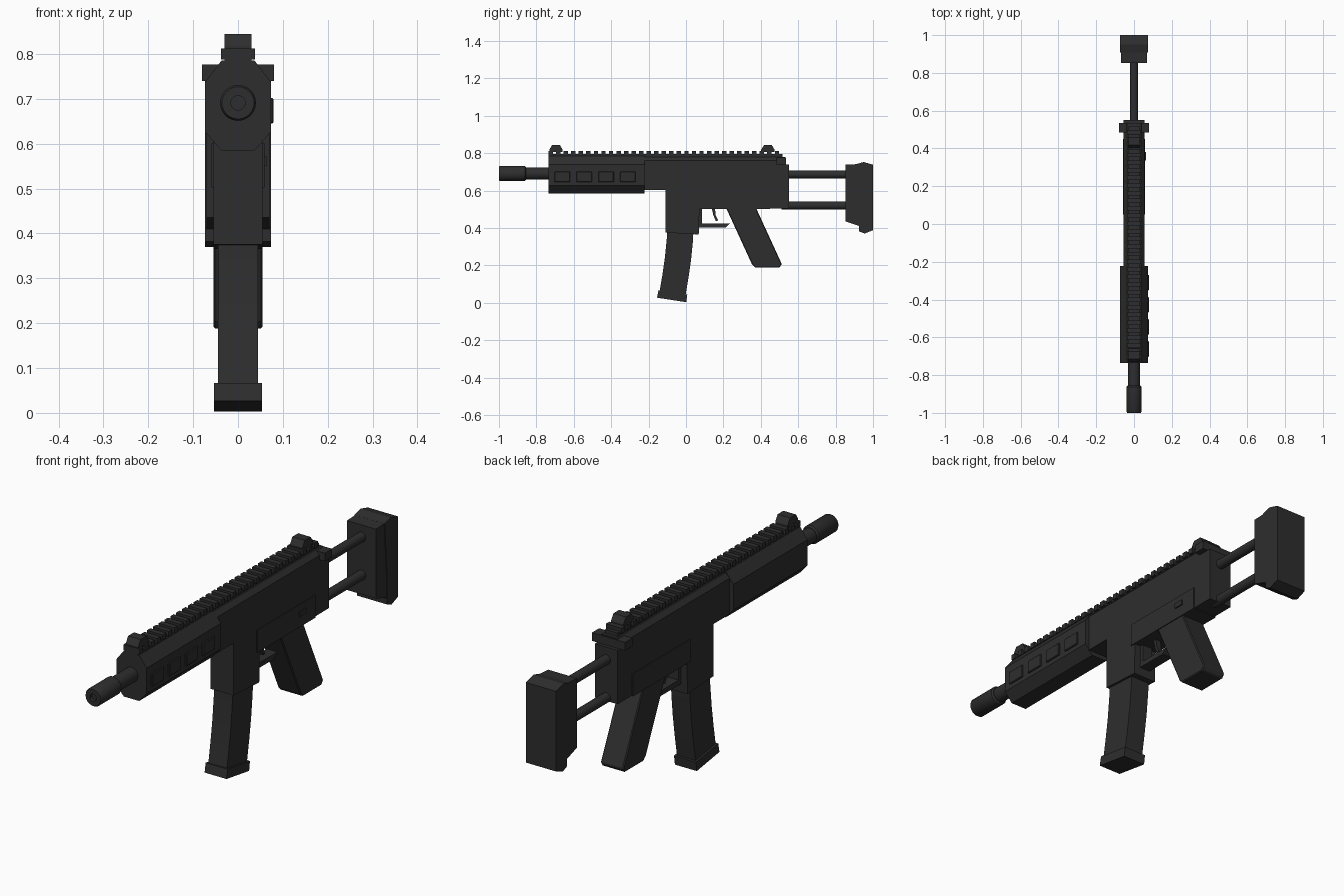
import bpy, bmesh, math
from mathutils import Matrix, Vector

cube = bpy.data.objects.get("Cube")
if cube:
    bpy.data.objects.remove(cube, do_unlink=True)

black = bpy.data.materials.new("matte black")
black.use_nodes = True
black.diffuse_color = (0.027, 0.027, 0.027, 1)
bsdf = next(n for n in black.node_tree.nodes if n.type == 'BSDF_PRINCIPLED')
bsdf.inputs["Base Color"].default_value = black.diffuse_color
bsdf.inputs["Roughness"].default_value = 0.7


def finish(name, bm, bevel=0):
    bmesh.ops.recalc_face_normals(bm, faces=bm.faces)
    mesh = bpy.data.meshes.new(name)
    bm.to_mesh(mesh)
    bm.free()
    mesh.materials.append(black)
    obj = bpy.data.objects.new(name, mesh)
    bpy.context.collection.objects.link(obj)
    if bevel:
        mod = obj.modifiers.new("Bevel", 'BEVEL')
        mod.width = bevel
        mod.segments = 1
        mod.limit_method = 'ANGLE'
    return obj


def extrude(bm, points, offset):
    face = bm.faces.new([bm.verts.new(p) for p in points])
    new = bmesh.ops.extrude_face_region(bm, geom=[face])["geom"]
    verts = [v for v in new if isinstance(v, bmesh.types.BMVert)]
    bmesh.ops.translate(bm, verts=verts, vec=offset)


def side_shape(name, profile, half, bevel=0):
    """Side profile of (y, z) points, widened equally to both sides."""
    bm = bmesh.new()
    extrude(bm, [(-half, y, z) for y, z in profile], Vector((2 * half, 0, 0)))
    return finish(name, bm, bevel)


def front_shape(name, half_profile, y0, y1):
    """Right half of an (x, z) section, mirrored and run along y."""
    pts = half_profile + [(-x, z) for x, z in reversed(half_profile)]
    bm = bmesh.new()
    extrude(bm, [(x, y0, z) for x, z in pts], Vector((0, y1 - y0, 0)))
    return finish(name, bm)


def add_box(bm, xs, ys, zs):
    size = Vector((xs[1] - xs[0], ys[1] - ys[0], zs[1] - zs[0]))
    mid = Vector((sum(xs), sum(ys), sum(zs))) / 2
    bmesh.ops.create_cube(bm, size=1, matrix=Matrix.Translation(mid) @ Matrix.Diagonal((*size, 1)))


def box(name, xs, ys, zs, bevel=0):
    bm = bmesh.new()
    add_box(bm, xs, ys, zs)
    return finish(name, bm, bevel)


def lathe(name, profile, z, sides=24):
    """Spin (radius, y) points about a lengthwise axis at height z."""
    bm = bmesh.new()
    rings = []
    for r, y in profile:
        angles = [2 * math.pi * i / sides for i in range(sides)]
        rings.append([bm.verts.new((r * math.cos(a), y, z + r * math.sin(a))) for a in angles])
    for a, b in zip(rings, rings[1:]):
        for i in range(sides):
            j = (i + 1) % sides
            bm.faces.new((a[i], a[j], b[j], b[i]))
    bm.faces.new(rings[0])
    bm.faces.new(rings[-1])
    obj = finish(name, bm)
    bpy.ops.object.select_all(action='DESELECT')
    obj.select_set(True)
    bpy.context.view_layer.objects.active = obj
    bpy.ops.object.shade_smooth_by_angle(angle=math.radians(35))
    return obj


# Barrel and muzzle
lathe("barrel", [(0.032, -0.87), (0.032, -0.72)], 0.691)
lathe("muzzle_device", [(0.016, -0.985), (0.016, -1), (0.036, -1), (0.04, -0.994),
                        (0.04, -0.862), (0.034, -0.855)], 0.691)

# Eight-sided handguard with grip panels on its left side
front_shape("handguard", [(0.037, 0.585), (0.073, 0.626), (0.073, 0.738), (0.037, 0.785)], -0.735, -0.222)
for i in range(4):
    y = -0.703 + i * 0.117
    box(f"handguard_panel_{i + 1}", (0.07, 0.079), (y, y + 0.083), (0.645, 0.702), 0.003)

# Receiver, with magazine well, and its chamfered top
side_shape("receiver", [(-0.225, 0.74), (-0.225, 0.603), (-0.11, 0.603), (-0.11, 0.375), (0.068, 0.365),
                        (0.072, 0.505), (0.55, 0.505), (0.55, 0.74)], 0.055)
front_shape("receiver_top", [(0.055, 0.74), (0.055, 0.76), (0.037, 0.78)], -0.225, 0.53)
box("lower_plate", (-0.059, 0.059), (0.05, 0.45), (0.502, 0.6))
box("selector", (0.055, 0.064), (0.335, 0.38), (0.55, 0.572))
box("charging_handle", (-0.08, 0.08), (0.485, 0.535), (0.74, 0.776))

# Toothed top rail
rail = bmesh.new()
add_box(rail, (-0.03, 0.03), (-0.735, 0.515), (0.77, 0.796))
teeth = 31
step = 1.25 / teeth
for i in range(teeth):
    y = -0.735 + i * step
    add_box(rail, (-0.038, 0.038), (y, y + step * 0.58), (0.788, 0.812))
finish("top_rail", rail)

# Folded sights
for name, y in (("front_sight", -0.695), ("rear_sight", 0.438)):
    side_shape(name, [(y - 0.036, 0.805), (y + 0.036, 0.805), (y + 0.036, 0.818), (y + 0.02, 0.844),
                      (y - 0.02, 0.844), (y - 0.036, 0.818)], 0.03)

# Trigger group
side_shape("trigger_guard", [(0.065, 0.505), (0.065, 0.403), (0.212, 0.403), (0.237, 0.425),
                             (0.086, 0.425), (0.086, 0.505)], 0.025)
side_shape("trigger", [(0.137, 0.51), (0.155, 0.51), (0.158, 0.47), (0.172, 0.44), (0.16, 0.436), (0.146, 0.468)], 0.012)

# Pistol grip
side_shape("pistol_grip", [(0.213, 0.51), (0.353, 0.205), (0.37, 0.188), (0.5, 0.188), (0.512, 0.207),
                           (0.373, 0.51)], 0.055, 0.004)

# Curved magazine and its floor plate
front_edge = [(-0.1, 0.4), (-0.103, 0.34), (-0.113, 0.24), (-0.126, 0.15), (-0.143, 0.05)]
back_edge = [(y + 0.14, z - 0.012) for y, z in front_edge]
side_shape("magazine", front_edge + back_edge[::-1], 0.045)
side_shape("magazine_base", [(-0.155, 0.027), (-0.147, 0.067), (0.007, 0.044), (0.001, 0.003)], 0.053)

# Sliding stock
lathe("upper_stock_rod", [(0.021, 0.53), (0.021, 0.87)], 0.686, 16)
lathe("lower_stock_rod", [(0.021, 0.51), (0.021, 0.87)], 0.52, 16)
side_shape("stock_body", [(0.852, 0.738), (0.852, 0.435), (0.935, 0.407), (0.935, 0.742)], 0.07)
side_shape("butt_pad", [(0.908, 0.741), (0.95, 0.752), (1, 0.738), (1, 0.388), (0.955, 0.37), (0.925, 0.382),
                        (0.925, 0.5)], 0.073)
